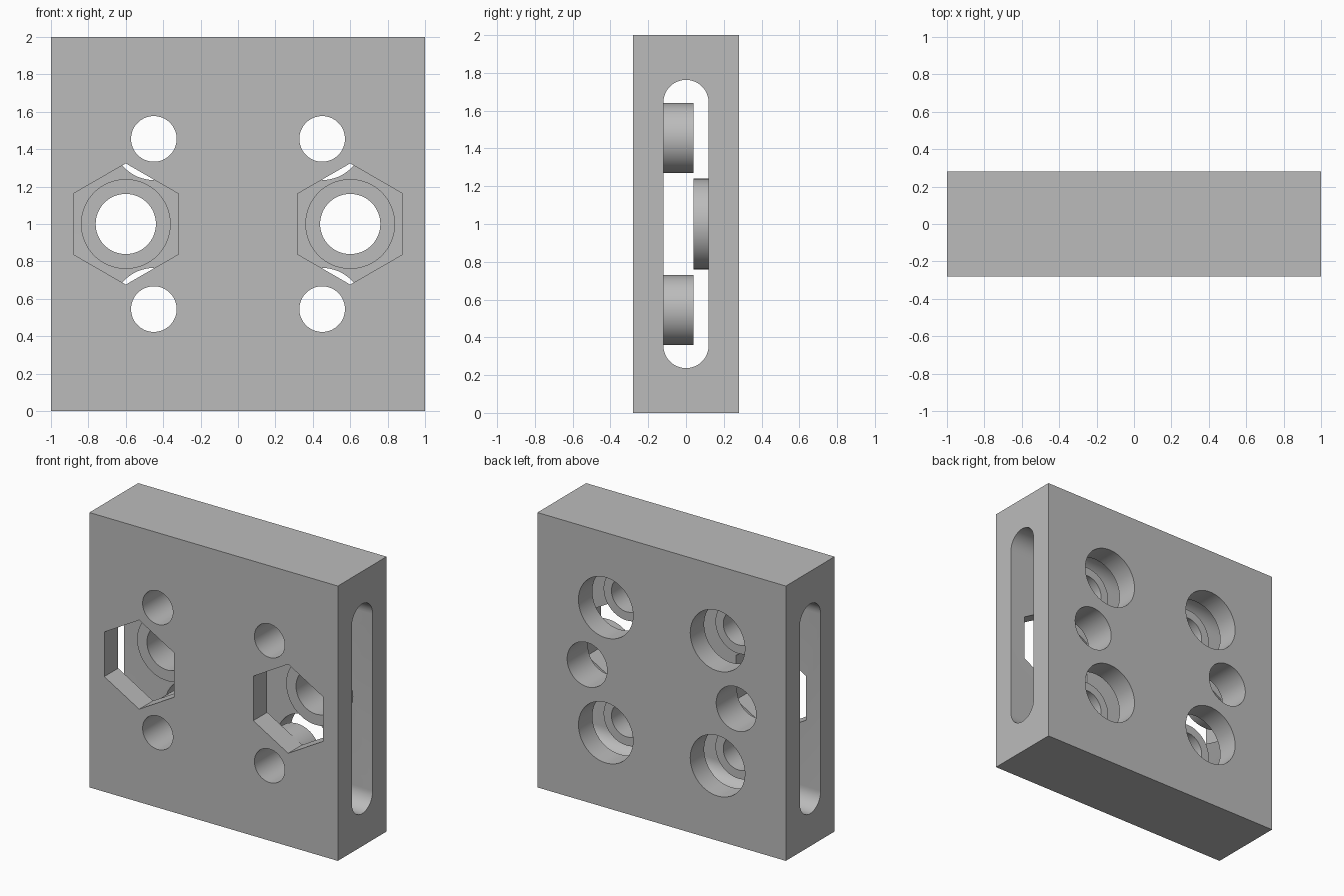
import bpy
import bmesh
from math import cos, sin, pi

cube = bpy.data.objects.get("Cube")
if cube:
    bpy.data.objects.remove(cube, do_unlink=True)

grey = bpy.data.materials.new("plain grey")
grey.use_nodes = True
colour = (0.5, 0.5, 0.5, 1)
grey.diffuse_color = colour
grey.node_tree.nodes["Principled BSDF"].inputs["Base Color"].default_value = colour


def prism(name, outline, start, end, axis="Y"):
    """Extrude an upright outline along X or Y."""
    def place(u, v, d):
        return (u, d, v) if axis == "Y" else (d, u, v)
    bm = bmesh.new()
    near = [bm.verts.new(place(u, v, start)) for u, v in outline]
    far = [bm.verts.new(place(u, v, end)) for u, v in outline]
    bm.faces.new(near)
    bm.faces.new(far)
    for i in range(len(near)):
        j = (i + 1) % len(near)
        bm.faces.new((near[i], near[j], far[j], far[i]))
    bmesh.ops.recalc_face_normals(bm, faces=bm.faces)
    mesh = bpy.data.meshes.new(name)
    bm.to_mesh(mesh)
    bm.free()
    mesh.materials.append(grey)
    obj = bpy.data.objects.new(name, mesh)
    bpy.context.collection.objects.link(obj)
    return obj


def ring(x, z, radius, sides=64):
    """Regular outline with a corner pointing straight up."""
    return [(x + radius * sin(2 * pi * i / sides), z + radius * cos(2 * pi * i / sides))
            for i in range(sides)]


def combine(target, tool, operation):
    """Apply a boolean and discard the tool."""
    mod = target.modifiers.new(operation, "BOOLEAN")
    mod.operation = operation
    mod.solver = "EXACT"
    mod.object = tool
    bpy.ops.object.select_all(action="DESELECT")
    bpy.context.view_layer.objects.active = target
    target.select_set(True)
    bpy.ops.object.modifier_apply(modifier=mod.name)
    bpy.data.objects.remove(tool, do_unlink=True)


# Main block
W, D = 1.0, 0.28
block = prism("mounting_block", [(-W, 0), (W, 0), (W, 2), (-W, 2)], -D, D)

# Round-ended slot running from side to side
R, REACH, STEPS = 0.12, 0.643, 24
top = [(R * cos(pi * i / STEPS), 1 + REACH + R * sin(pi * i / STEPS)) for i in range(STEPS + 1)]
slot = top + [(-u, 2 - v) for u, v in top]
combine(block, prism("slot_cutter", slot, -1.2, 1.2, "X"), "DIFFERENCE")

NUT_X, BOLT_X, BOLT_Z = 0.6, 0.45, 0.455
bolts = [(s * BOLT_X, 1 + t * BOLT_Z) for s in (-1, 1) for t in (-1, 1)]
nuts = [(s * NUT_X, 1) for s in (-1, 1)]

# Bosses standing on the inner walls of the slot
for x, z in bolts:
    combine(block, prism("bolt_boss", ring(x, z, 0.185), -0.2, 0.04), "UNION")
for x, z in nuts:
    combine(block, prism("nut_boss", ring(x, z, 0.24), 0.04, 0.2), "UNION")

# Bolt holes with wide counterbores at the back
for x, z in bolts:
    combine(block, prism("bolt_hole_cutter", ring(x, z, 0.122), -0.4, 0.07), "DIFFERENCE")
    combine(block, prism("counterbore_cutter", ring(x, z, 0.22), 0.08, 0.4), "DIFFERENCE")

# Hexagonal nut pockets at the front with round holes at the back
for x, z in nuts:
    combine(block, prism("nut_pocket_cutter", ring(x, z, 0.324, 6), -0.4, 0), "DIFFERENCE")
    combine(block, prism("nut_hole_cutter", ring(x, z, 0.161), 0.01, 0.4), "DIFFERENCE")

bpy.ops.object.shade_smooth_by_angle(angle=pi / 6)
